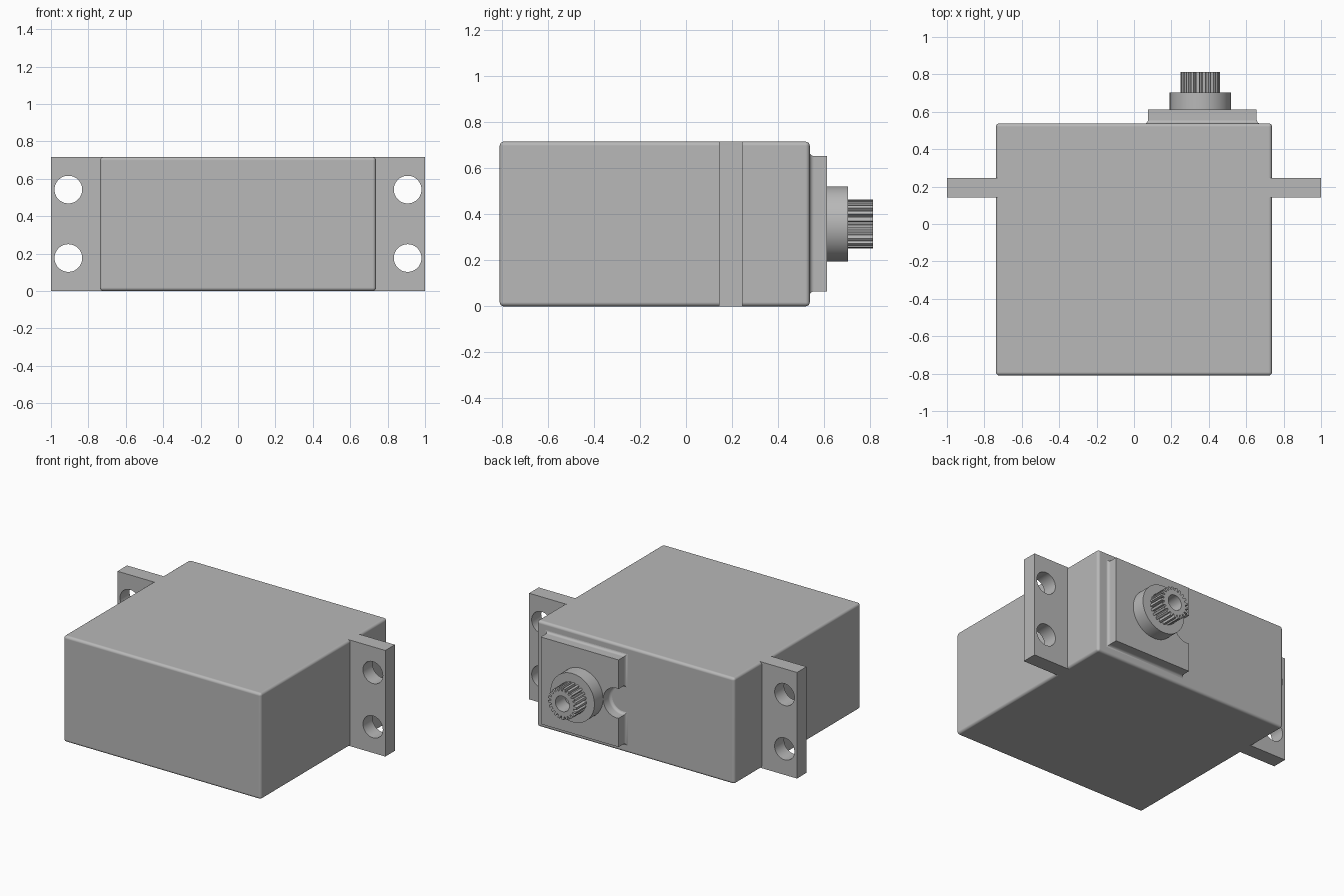
import bpy
import bmesh
from math import cos, sin, pi, radians, asin

old = bpy.data.objects.get("Cube")
if old:
    bpy.data.objects.remove(old, do_unlink=True)

HEIGHT = 0.716
AXIS_X, AXIS_Z = 0.355, HEIGHT / 2

# Single grey plastic
grey = bpy.data.materials.new("plain grey")
grey.use_nodes = True
grey.diffuse_color = (0.48, 0.48, 0.48, 1)
for node in grey.node_tree.nodes:
    if node.type == 'BSDF_PRINCIPLED':
        node.inputs["Base Color"].default_value = grey.diffuse_color
        node.inputs["Roughness"].default_value = 0.6


def make(name, bm):
    bmesh.ops.recalc_face_normals(bm, faces=bm.faces)
    mesh = bpy.data.meshes.new(name)
    bm.to_mesh(mesh)
    bm.free()
    mesh.materials.append(grey)
    obj = bpy.data.objects.new(name, mesh)
    bpy.context.collection.objects.link(obj)
    return obj


def activate(obj):
    bpy.ops.object.select_all(action='DESELECT')
    obj.select_set(True)
    bpy.context.view_layer.objects.active = obj


def smooth(obj):
    activate(obj)
    bpy.ops.object.shade_smooth_by_angle(angle=radians(32))
    mod = obj.modifiers.new("even shading", 'WEIGHTED_NORMAL')
    mod.keep_sharp = True


def box(name, lo, hi, bevel=0):
    bm = bmesh.new()
    bmesh.ops.create_cube(bm, size=1)
    for v in bm.verts:
        v.co = [l + (c + 0.5) * (h - l) for c, l, h in zip(v.co, lo, hi)]
    if bevel:
        bmesh.ops.bevel(bm, geom=bm.edges[:], offset=bevel, segments=4,
                        profile=0.5, affect='EDGES')
    return make(name, bm)


def loft(name, rings):
    """Skin (outline, y) rings of equal length along y and cap both ends."""
    bm = bmesh.new()
    rows = [[bm.verts.new((x, y, z)) for x, z in pts] for pts, y in rings]
    n = len(rows[0])
    for a, b in zip(rows, rows[1:]):
        for i in range(n):
            j = (i + 1) % n
            bm.faces.new((a[i], a[j], b[j], b[i]))
    bm.faces.new(rows[0])
    bm.faces.new(rows[-1])
    return make(name, bm)


def circle(r, n=64, x=AXIS_X, z=AXIS_Z):
    return [(x + r * cos(2 * pi * i / n), z + r * sin(2 * pi * i / n))
            for i in range(n)]


# Rounded main case
smooth(box("case", (-0.738, -0.81, 0), (0.738, 0.538, HEIGHT), 0.018))

# Mounting flanges, each drilled with two screw holes
for side, name in ((-1, "right_flange"), (1, "left_flange")):
    ends = sorted((side * 0.72, side))
    flange = box(name, (ends[0], 0.143, 0), (ends[1], 0.245, HEIGHT))
    for z in (0.176, 0.542):
        pts = circle(0.074, 48, side * 0.907, z)
        cutter = loft("screw_hole_cutter", [(pts, 0), (pts, 0.4)])
        cutter.hide_render = True
        activate(flange)
        mod = flange.modifiers.new("hole", 'BOOLEAN')
        mod.operation = 'DIFFERENCE'
        mod.solver = 'EXACT'
        mod.object = cutter
        bpy.ops.object.modifier_apply(modifier=mod.name)
        bpy.data.objects.remove(cutter, do_unlink=True)
    smooth(flange)


# Raised gear plate with a round notch in one edge and a fillet at its foot
def plate_outline(grow):
    x0, x1 = 0.075 - grow, 0.656 + grow
    z0, z1 = 0.065 - grow, 0.653 + grow
    cx, r = 0.09, 0.1 - grow
    edge = pi - asin((cx - x0) / r) if cx > x0 else pi
    edge = pi / 2 + asin((cx - x0) / r)
    arc = [(cx + r * cos(a), AXIS_Z + r * sin(a))
           for a in (edge - 2 * edge * i / 24 for i in range(25))]
    return [(x0, z0), (x1, z0), (x1, z1), (x0, z1)] + arc


FILLET = 0.02
foot = []
for i in range(5):
    a = pi / 2 * i / 4
    foot.append((plate_outline(FILLET * (1 - sin(a))),
                 0.537 + FILLET * (1 - cos(a))))
smooth(loft("gear_plate", foot + [(plate_outline(0), 0.612)]))

# Round bearing collar
smooth(loft("bearing_collar", [(circle(0.164), 0.6), (circle(0.164), 0.704)]))

# Toothed output shaft with a blind screw bore
TEETH = 21
spline = []
for t in range(TEETH):
    for r, f in ((0.085, 0.0), (0.085, 0.3), (0.106, 0.42), (0.106, 0.88)):
        a = 2 * pi * (t + f) / TEETH
        spline.append((AXIS_X + r * cos(a), AXIS_Z + r * sin(a)))
bore = circle(0.052, len(spline))
smooth(loft("output_spline", [(spline, 0.69), (spline, 0.812),
                              (bore, 0.812), (bore, 0.71)]))
